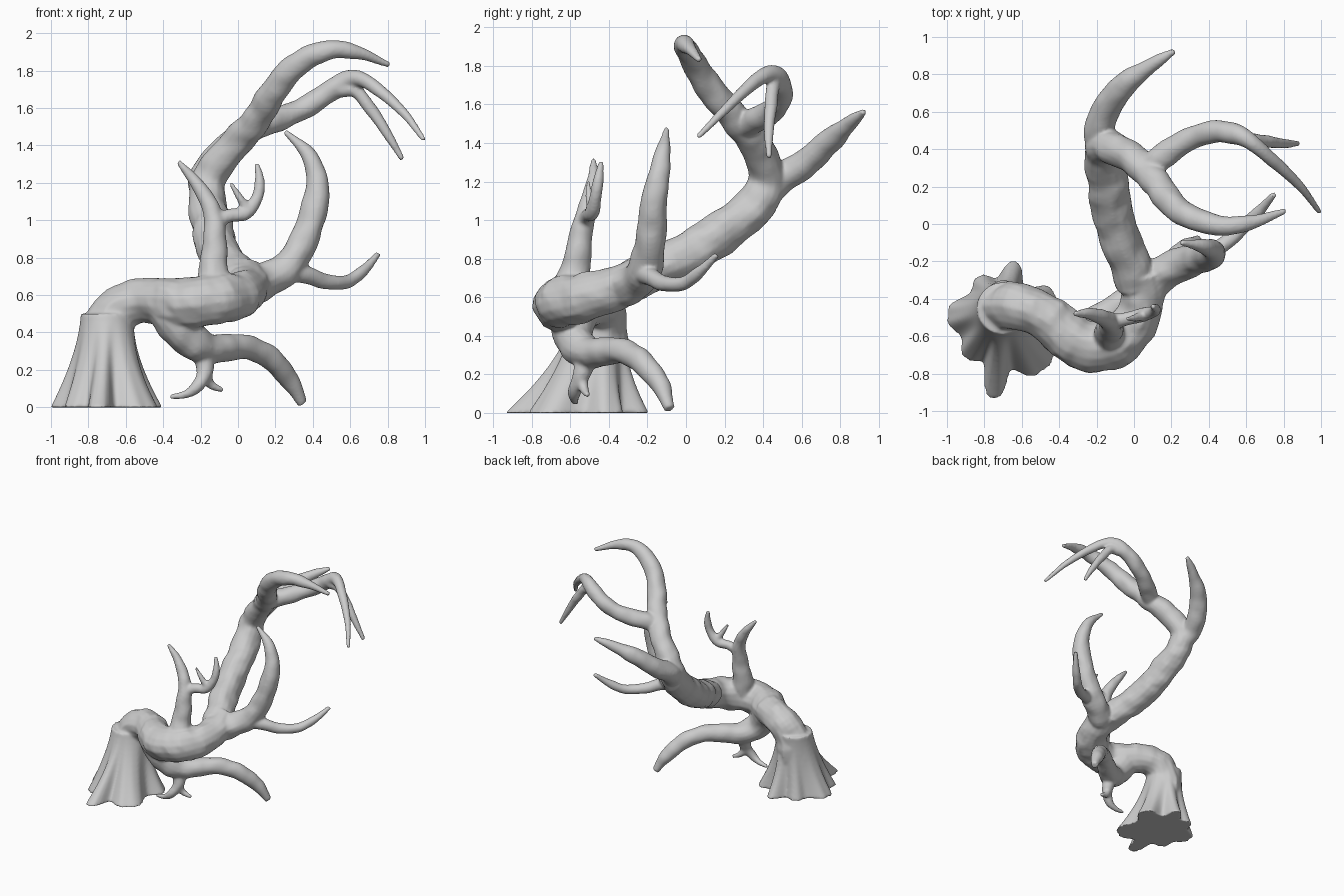
import bpy, bmesh, math
from mathutils import Vector, noise

SIDES = 16
bm = bmesh.new()


def spline(pts, steps=6):
    """Catmull-Rom through (x, y, z, radius) points."""
    p = [Vector(q) for q in pts]
    p = [2 * p[0] - p[1]] + p + [2 * p[-1] - p[-2]]
    out = []
    for i in range(1, len(p) - 2):
        a, b, c, d = p[i - 1:i + 3]
        for s in range(steps):
            t = s / steps
            out.append(0.5 * (2 * b + (c - a) * t + (2 * a - 5 * b + 4 * c - d) * t ** 2
                              + (3 * b - a - 3 * c + d) * t ** 3))
    return out + [p[-2]]


def loft(rings):
    """Skin closed rings of points and cap both ends."""
    vs = [[bm.verts.new(co) for co in ring] for ring in rings]
    n = len(vs[0])
    for a, b in zip(vs, vs[1:]):
        for i in range(n):
            j = (i + 1) % n
            bm.faces.new((a[i], a[j], b[j], b[i]))
    bm.faces.new(vs[0][::-1])
    bm.faces.new(vs[-1])


def limb(*pts):
    """Tapering, slightly knobbly tube along a path."""
    path = spline(pts)
    cs = [q.to_3d() for q in path]
    rings, side = [], None
    for i, c in enumerate(cs):
        tan = (cs[min(i + 1, len(cs) - 1)] - cs[max(i - 1, 0)]).normalized()
        side = tan.orthogonal() if side is None else side - tan * side.dot(tan)
        side.normalize()
        up = tan.cross(side)
        ring = []
        for k in range(SIDES):
            a = math.tau * k / SIDES
            d = side * math.cos(a) + up * math.sin(a)
            r = max(path[i][3], 0.012)
            r *= 1 + 0.14 * noise.noise((c + d * r) * 11)
            ring.append(c + d * r)
        rings.append(ring)
    loft(rings)


# Root flare: (direction in degrees, reach, angular width)
roots = [(169, .30, 21), (116, .28, 16), (77, .34, 14), (28, .33, 20),
         (-46, .35, 27), (-96, .41, 13), (-136, .27, 17)]
rings = []
for i in range(13):
    t = i / 12
    core = 0.14 + 0.085 * (1 - t) ** 1.5
    cx, cy = -0.71 + 0.01 * t, -0.53 + 0.08 * t
    ring = []
    for k in range(96):
        ang = 360 * k / 96
        r = core
        for a, reach, w in roots:
            d = (ang - a + 180) % 360 - 180
            r += (reach - 0.225) * (1 - t) ** 1.9 * math.exp(-abs(d / w) ** 3)
        th = math.radians(ang)
        r *= 1 + 0.06 * (1 - t) * noise.noise((4 * math.cos(th), 4 * math.sin(th), t))
        ring.append((cx + r * math.cos(th), cy + r * math.sin(th), 0.5 * t))
    rings.append(ring)
loft(rings)

# Bent trunk
limb((-.70, -.46, .26, .15), (-.695, -.445, .42, .135), (-.63, -.44, .53, .125), (-.48, -.49, .568, .12),
     (-.29, -.64, .555, .135), (-.11, -.64, .575, .132), (.00, -.53, .60, .125), (.05, -.38, .64, .115),
     (.03, -.25, .70, .11))
# Rear main bough, rising to the upper fork
limb((.02, -.32, .67, .11), (-.035, -.17, .74, .11), (-.10, .00, .82, .112), (-.135, .20, .95, .11),
     (-.16, .36, 1.08, .105), (-.16, .42, 1.20, .095), (-.10, .40, 1.31, .09),
     (0, .34, 1.42, .085), (.08, .27, 1.51, .08))
# Rear branch
limb((-.165, .40, 1.13, .09), (-.185, .50, 1.22, .08), (-.145, .62, 1.30, .076), (-.06, .735, 1.40, .066),
     (.07, .835, 1.49, .045), (.215, .925, 1.565, .017))
# Top arching branch
limb((.04, .31, 1.46, .08), (.12, .22, 1.57, .078), (.19, .12, 1.69, .075), (.30, .04, 1.82, .068),
     (.46, -.01, 1.905, .054), (.63, .01, 1.90, .038), (.81, .07, 1.83, .016))
# Upper right branch and its two drooping forks
limb((.06, .29, 1.48, .07), (.15, .36, 1.52, .068), (.27, .44, 1.56, .063), (.40, .49, 1.63, .06),
     (.51, .49, 1.70, .06), (.61, .45, 1.76, .048), (.72, .36, 1.72, .036),
     (.88, .21, 1.58, .026), (.995, .06, 1.43, .014))
limb((.55, .47, 1.70, .045), (.63, .45, 1.69, .036), (.72, .44, 1.58, .032), (.80, .43, 1.46, .027),
     (.88, .43, 1.325, .016))
# Right upright horn-shaped branch and its side shoot
limb((.02, -.38, .64, .11), (.14, -.27, .67, .095), (.27, -.21, .76, .09), (.36, -.18, .91, .078),
     (.41, -.17, 1.07, .072), (.425, -.145, 1.20, .06), (.38, -.12, 1.35, .042), (.25, -.10, 1.475, .014))
limb((.25, -.23, .74, .06), (.36, -.19, .71, .05), (.48, -.11, .67, .042), (.59, -.01, .675, .037),
     (.68, .08, .74, .029), (.75, .16, .82, .016))
# Left upright branch with fork and twig
limb((-.12, -.61, .60, .10), (-.13, -.575, .74, .08), (-.125, -.55, .88, .064), (-.13, -.525, 1.02, .053),
     (-.17, -.50, 1.12, .043), (-.24, -.48, 1.22, .031), (-.32, -.48, 1.315, .015))
limb((-.13, -.53, .99, .045), (-.05, -.51, 1.025, .038), (.04, -.49, 1.04, .038), (.10, -.47, 1.12, .033),
     (.115, -.455, 1.21, .026), (.10, -.44, 1.305, .013))
limb((.05, -.49, 1.06, .03), (.01, -.50, 1.12, .022), (-.04, -.51, 1.20, .01))
# Low drooping branch reaching the ground
limb((-.38, -.57, .54, .12), (-.33, -.585, .45, .115), (-.26, -.57, .37, .10), (-.17, -.51, .315, .088),
     (-.06, -.42, .32, .072), (.07, -.31, .315, .066), (.19, -.21, .245, .061), (.28, -.13, .14, .05),
     (.345, -.085, .02, .028))
# Hanging twigs below it
limb((-.18, -.52, .28, .06), (-.18, -.55, .18, .042), (-.22, -.58, .11, .034), (-.28, -.58, .07, .024),
     (-.365, -.57, .055, .012))
limb((-.18, -.55, .19, .035), (-.15, -.53, .125, .026), (-.08, -.51, .09, .013))

# One blended tree surface
bmesh.ops.recalc_face_normals(bm, faces=bm.faces)
mesh = bpy.data.meshes.new("bare_tree")
bm.to_mesh(mesh)
bm.free()
tree = bpy.data.objects.new("bare_tree", mesh)
bpy.context.collection.objects.link(tree)
remesh = tree.modifiers.new("blend", 'REMESH')
remesh.mode = 'VOXEL'
remesh.voxel_size = 0.01
remesh.use_smooth_shade = True
smooth = tree.modifiers.new("soften", 'SMOOTH')
smooth.factor = 0.5
smooth.iterations = 6
